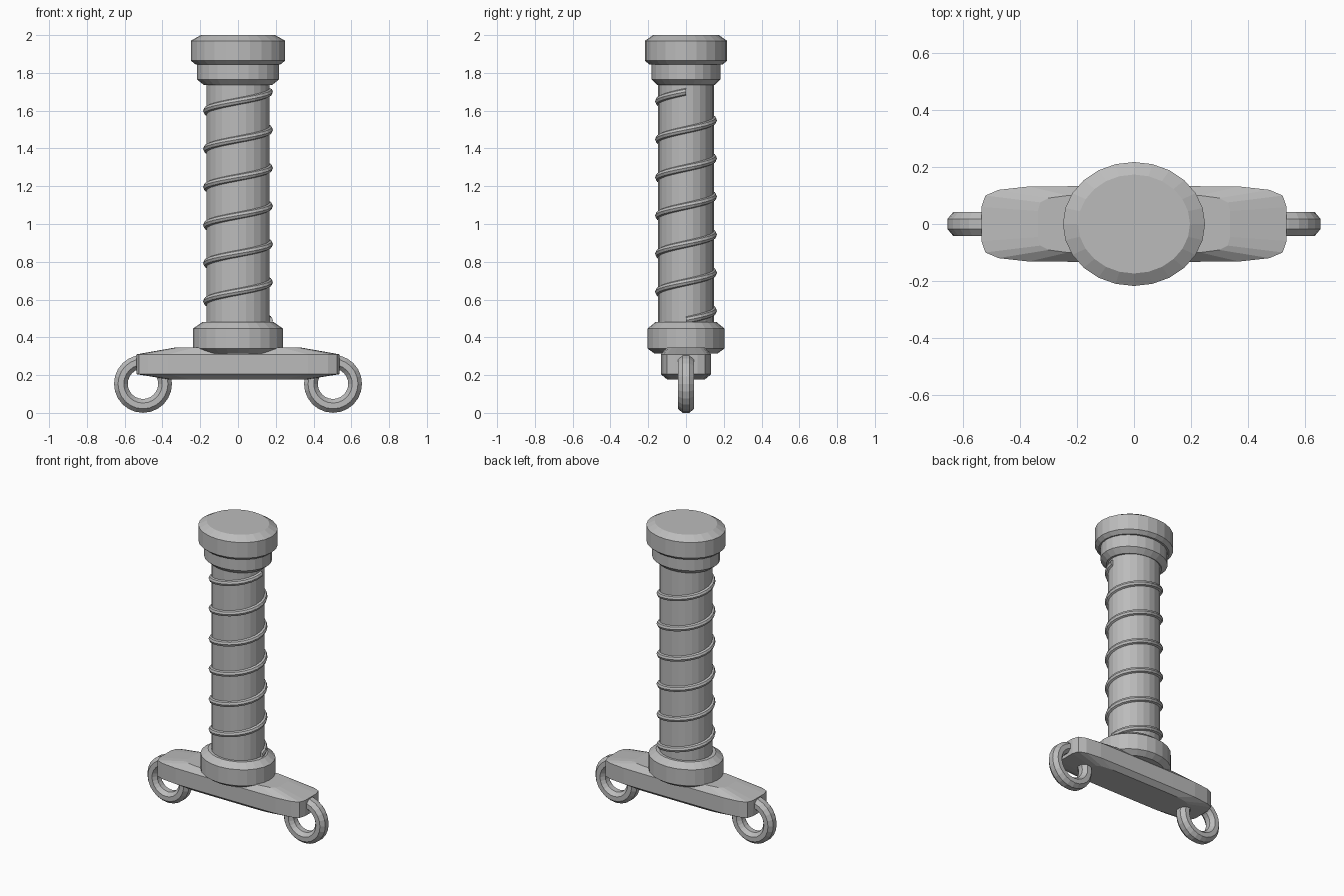
import bpy, bmesh, math
from math import cos, sin, pi

if "Cube" in bpy.data.objects:
    bpy.data.objects.remove(bpy.data.objects["Cube"])

SIDES = 24
grey = bpy.data.materials.new("plain grey")
grey.diffuse_color = (0.5, 0.5, 0.5, 1)
grey.use_nodes = True
grey.node_tree.nodes["Principled BSDF"].inputs["Base Color"].default_value = grey.diffuse_color


def loft(name, loops, cyclic=False):
    """Skin a list of equal-length closed loops; cap the ends unless cyclic."""
    bm = bmesh.new()
    rows = [[bm.verts.new(p) for p in loop] for loop in loops]
    n = len(rows[0])
    pairs = list(zip(rows, rows[1:]))
    if cyclic:
        pairs.append((rows[-1], rows[0]))
    else:
        bm.faces.new(rows[0])
        bm.faces.new(rows[-1])
    for a, b in pairs:
        for i in range(n):
            j = (i + 1) % n
            bm.faces.new((a[i], a[j], b[j], b[i]))
    bmesh.ops.recalc_face_normals(bm, faces=bm.faces)
    mesh = bpy.data.meshes.new(name)
    bm.to_mesh(mesh)
    bm.free()
    mesh.materials.append(grey)
    ob = bpy.data.objects.new(name, mesh)
    bpy.context.collection.objects.link(ob)
    return ob


def turned(name, profile):
    """Oval turned part from (x radius, y radius, z) stations."""
    return loft(name, [[(rx * cos(2 * pi * i / SIDES), ry * sin(2 * pi * i / SIDES), z)
                        for i in range(SIDES)] for rx, ry, z in profile])


# pommel: wide cap over a smaller collar
turned("pommel_cap", [(0.225, 0.195, 1.845), (0.25, 0.218, 1.865),
                      (0.25, 0.218, 1.97), (0.197, 0.174, 2.0)])
turned("pommel_collar", [(0.18, 0.15, 1.735), (0.217, 0.182, 1.765),
                         (0.217, 0.182, 1.85)])

# oval grip
turned("grip", [(0.167, 0.147, 0.42), (0.167, 0.147, 1.76)])

# collar above the crossguard
turned("guard_collar", [(0.20, 0.168, 0.315), (0.237, 0.203, 0.34),
                        (0.237, 0.203, 0.447), (0.19, 0.163, 0.48)])

# wire wrapped around the grip, six turns
TURNS, STEPS = 6, 24
coil = []
for k in range(TURNS * STEPS + 1):
    t = k / STEPS
    a = 2 * pi * t
    z = 0.49 + 1.21 * t / TURNS
    coil.append([((0.165 + 0.02 * cos(s * pi / 4)) * cos(a),
                  (0.144 + 0.02 * cos(s * pi / 4)) * sin(a),
                  z + 0.02 * sin(s * pi / 4)) for s in range(8)])
loft("grip_wire", coil)

# crossguard: rounded bar with sloped top and chamfered bottom
quarter = [(0.537, 0.06), (0.523, 0.10), (0.477, 0.12), (0.37, 0.132), (0.2, 0.133)]
half = quarter + [(-x, y) for x, y in reversed(quarter)]
outline = half + [(x, -y) for x, y in reversed(half)]
loft("crossguard", [[(x * sx, y * sy, z) for x, y in outline] for sx, sy, z in
                    [(0.69, 0.76, 0.178), (1, 1, 0.205), (1, 1, 0.31), (0.63, 0.76, 0.345)]])

# ring through each end of the crossguard
for side, label in ((-1, "left"), (1, "right")):
    ring = []
    for k in range(SIDES):
        a = 2 * pi * k / SIDES
        section = []
        for s in range(8):
            b = (s + 0.5) * pi / 4
            r = 0.117 + 0.0395 * cos(b)
            section.append((side * 0.503 + r * cos(a), 0.0465 * sin(b), 0.154 + r * sin(a)))
        ring.append(section)
    loft(label + "_ring", ring, cyclic=True)
